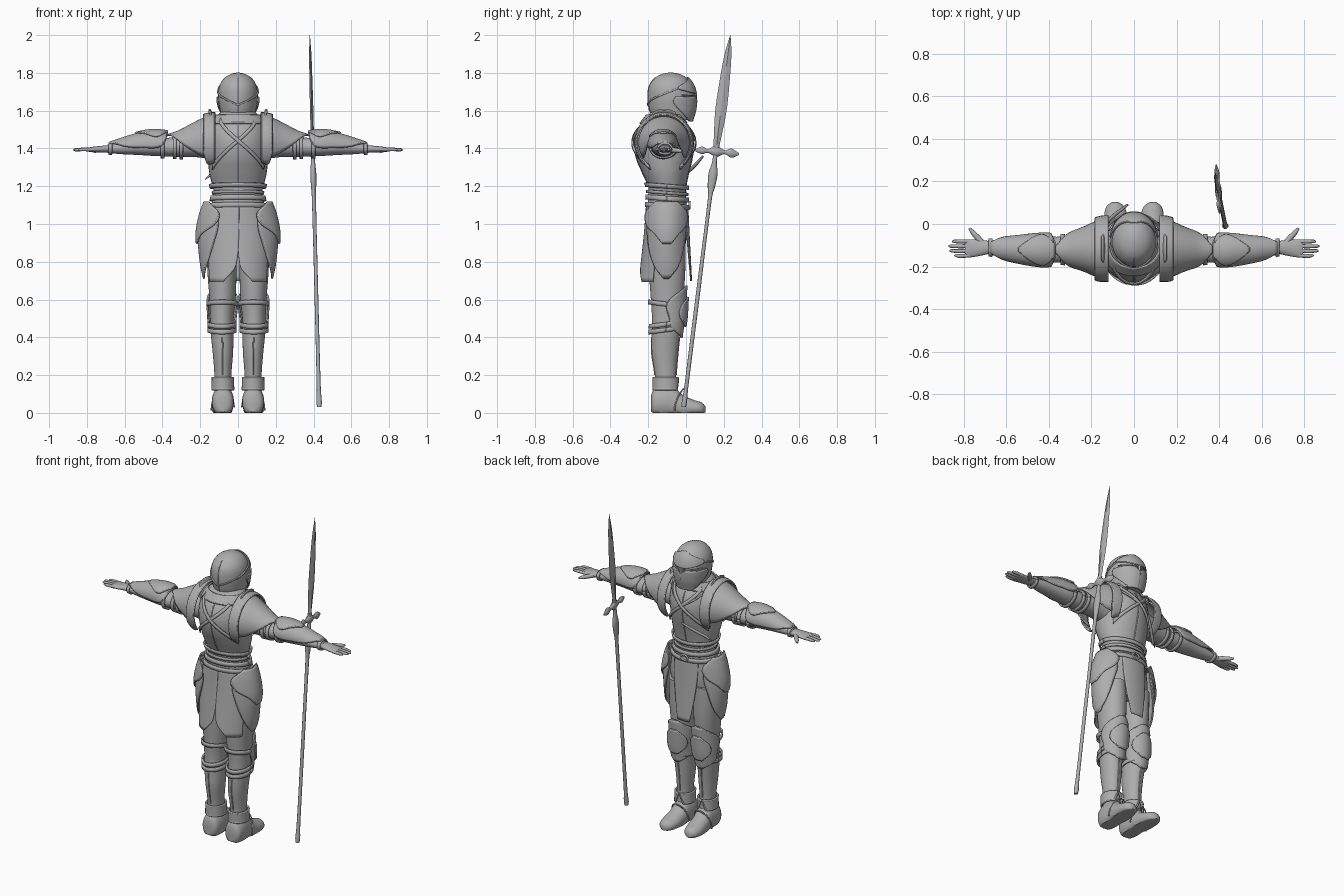
import bpy, bmesh, math
from mathutils import Vector

if "Cube" in bpy.data.objects:
    bpy.data.objects.remove(bpy.data.objects["Cube"])

steel = bpy.data.materials.new("plain steel grey")
steel.use_nodes = True
GREY = (0.42, 0.42, 0.42, 1)
steel.diffuse_color = GREY
steel.node_tree.nodes["Principled BSDF"].inputs["Base Color"].default_value = GREY


# ---------- helpers ----------
def interp(rows, t):
    """Smooth cubic lookup in rows of (t, values...)."""
    rows = sorted(rows)
    t = min(max(t, rows[0][0]), rows[-1][0])
    i = max(k for k in range(len(rows) - 1) if rows[k][0] <= t)
    a, b = rows[i], rows[i + 1]
    p, n = rows[max(i - 1, 0)], rows[min(i + 2, len(rows) - 1)]
    h = b[0] - a[0]
    s = (t - a[0]) / h
    out = []
    for k in range(1, len(a)):
        m0 = (b[k] - p[k]) / (b[0] - p[0]) * h
        m1 = (n[k] - a[k]) / (n[0] - a[0]) * h
        out.append(a[k] * (1 + 2 * s) * (1 - s) ** 2 + m0 * s * (1 - s) ** 2
                   + b[k] * s * s * (3 - 2 * s) + m1 * s * s * (s - 1))
    return out


def surf(secs, t, deg, off=0, axis="z"):
    """Point on a lofted body; section rows are (t, centre u, centre v, radius u, radius v)."""
    cu, cv, ru, rv = interp(secs, t)
    u = cu + (ru + off) * math.cos(math.radians(deg))
    v = cv + (rv + off) * math.sin(math.radians(deg))
    return Vector({"z": (u, v, t), "x": (t, u, v), "y": (u, t, max(v, 0))}[axis])


def finish(obj, mirror, thick=0, angle=40):
    obj.data.materials.append(steel)
    bpy.context.scene.collection.objects.link(obj)
    if thick:
        mod = obj.modifiers.new("thickness", "SOLIDIFY")
        mod.thickness, mod.offset = thick, 0
    if mirror:
        obj.modifiers.new("other side", "MIRROR")
    if obj.type == "MESH":
        bpy.ops.object.select_all(action="DESELECT")
        obj.select_set(True)
        bpy.context.view_layer.objects.active = obj
        bpy.ops.object.shade_smooth_by_angle(angle=math.radians(angle))
    return obj


def grid(name, pts, wrap=False, caps=False, mirror=False, thick=0, angle=40):
    """Mesh from rows of points."""
    bm = bmesh.new()
    rows = [[bm.verts.new(p) for p in row] for row in pts]
    n = len(rows[0])
    for a, b in zip(rows, rows[1:]):
        for j in range(n if wrap else n - 1):
            k = (j + 1) % n
            bm.faces.new((a[j], a[k], b[k], b[j]))
    if caps:
        bm.faces.new(rows[0])
        bm.faces.new(rows[-1])
    bmesh.ops.recalc_face_normals(bm, faces=bm.faces)
    me = bpy.data.meshes.new(name)
    bm.to_mesh(me)
    bm.free()
    return finish(bpy.data.objects.new(name, me), mirror, thick, angle)


def loft(name, secs, axis="z", mirror=False, sides=32, steps=28, angle=50):
    lo, hi = min(secs)[0], max(secs)[0]
    pts = [[surf(secs, lo + (hi - lo) * i / steps, 360 * j / sides, 0, axis)
            for j in range(sides)] for i in range(steps + 1)]
    return grid(name, pts, True, True, mirror, 0, angle)


def tube(name, pts, radius, mirror=False, closed=False, taper=None):
    cu = bpy.data.curves.new(name, "CURVE")
    cu.dimensions, cu.bevel_depth, cu.bevel_resolution = "3D", radius, 2
    cu.use_fill_caps = True
    sp = cu.splines.new("POLY")
    sp.points.add(len(pts) - 1)
    sp.use_cyclic_u, sp.use_smooth = closed, True
    for i, p in enumerate(pts):
        sp.points[i].co = (*p, 1)
        sp.points[i].radius = taper[i] if taper else 1
    return finish(bpy.data.objects.new(name, cu), mirror)


def shell(name, secs, outline, off=.01, axis="z", mirror=False, trim=.005, thick=.01):
    """Armour plate over a body; outline rows are (t, first angle, last angle)."""
    lo, hi = min(outline)[0], max(outline)[0]
    pts = []
    for i in range(19):
        t = lo + (hi - lo) * i / 18
        a, b = interp(outline, t)
        pts.append([surf(secs, t, a + (b - a) * j / 24, off, axis) for j in range(25)])
    grid(name, pts, mirror=mirror, thick=thick)
    if trim:
        rim = pts[0] + [r[-1] for r in pts[1:-1]] + pts[-1][::-1] + [r[0] for r in pts[-2:0:-1]]
        tube(name + "_rim", rim, trim, mirror, True)


def strap(name, secs, start, end, width=.025, off=.007, axis="z", mirror=False, tilt=0):
    """Ribbon on a body between two (t, angle) points; tilt swings it front to back."""
    pts = []
    for i in range(41):
        s = i / 40
        a = start[1] + (end[1] - start[1]) * s
        t = start[0] + (end[0] - start[0]) * s + tilt * math.sin(math.radians(a))
        pts.append([surf(secs, t + width * k, a, off, axis) for k in (-.5, 0, .5)])
    return grid(name, pts, mirror=mirror, thick=.009)


# ---------- body sections ----------
TORSO = [(1.15, 0, -.1, .122, .1), (1.2, 0, -.1, .135, .1), (1.27, 0, -.108, .152, .122),
         (1.35, 0, -.115, .16, .148), (1.43, 0, -.117, .163, .158), (1.5, 0, -.117, .155, .14),
         (1.56, 0, -.112, .125, .1), (1.6, 0, -.1, .08, .08)]
HIPS = [(.84, 0, -.1, .14, .09), (.95, 0, -.1, .165, .105), (1.05, 0, -.1, .155, .105),
        (1.12, 0, -.1, .137, .102), (1.19, 0, -.1, .124, .097)]
SKIRT = [(.68, 0, -.11, .168, .138), (.95, 0, -.102, .172, .116), (1.1, 0, -.1, .148, .107)]
TASSET = [(.7, 0, -.1, .178, .13), (.8, 0, -.1, .198, .13), (.95, 0, -.1, .208, .125),
          (1.05, 0, -.1, .19, .12), (1.12, 0, -.1, .165, .11)]
LEG = [(.1, .08, -.105, .046, .056), (.2, .08, -.108, .045, .056), (.32, .08, -.112, .054, .069),
       (.42, .084, -.107, .06, .075), (.5, .085, -.1, .062, .08), (.6, .082, -.1, .069, .086),
       (.75, .085, -.1, .077, .096), (.92, .088, -.1, .078, .098)]
ARM = [(.12, -.115, 1.425, .085, .09), (.2, -.117, 1.42, .075, .068), (.3, -.12, 1.41, .064, .055),
       (.36, -.12, 1.407, .06, .05), (.44, -.12, 1.407, .062, .047), (.52, -.12, 1.407, .055, .042),
       (.62, -.115, 1.402, .042, .032), (.69, -.11, 1.398, .031, .022)]
GUARD = [(.37, -.122, 1.418, .072, .06), (.45, -.122, 1.42, .07, .065), (.55, -.119, 1.415, .056, .052),
         (.68, -.11, 1.4, .035, .025)]
PAD = [(.1, -.115, 1.43, .135, .14), (.17, -.117, 1.43, .128, .132), (.24, -.118, 1.425, .1, .105),
       (.31, -.12, 1.42, .075, .073), (.375, -.12, 1.42, .05, .05)]
HELM = [(1.55, 0, -.072, .084, .1), (1.61, 0, -.075, .097, .12), (1.68, 0, -.077, .105, .125),
        (1.735, 0, -.08, .097, .113), (1.775, 0, -.08, .07, .082), (1.795, 0, -.08, .035, .045),
        (1.802, 0, -.08, .006, .008)]

# ---------- torso ----------
loft("cuirass", TORSO)
loft("hips", HIPS)
loft("neck", [(1.48, 0, -.095, .075, .075), (1.6, 0, -.08, .07, .075)])
shell("collar", TORSO, [(1.535, -250, 70), (1.575, -240, 60)], .008)
for z, w, o in ((1.2, .022, .012), (1.165, .016, .008)):
    strap("waist_hem", TORSO, (z, 0), (z, 360), w, o, tilt=-.008)
for z in (1.135, 1.095):
    strap("belt", HIPS, (z, 0), (z, 360), .026, .01, tilt=-.008)
tube("belt_buckle", [(.024 * math.cos(k * .4), .018, 1.1 + .017 * math.sin(k * .4)) for k in range(16)],
     .006, closed=True)
for base in (90, 270):
    strap("chest_strap", TORSO, (1.3, base - 55), (1.55, base + 42), .024, .008)
    strap("crossing_strap", TORSO, (1.3, base + 55), (1.55, base - 42), .024, .01)
strap("chest_chevron", TORSO, (1.44, 90), (1.55, 30), .012, .006, mirror=True)
for a in (90, 270):
    tube("centre_seam", [surf(TORSO, 1.2 + .017 * i, a, -.001) for i in range(20)], .004)
tube("chest_dagger", [(-.175, -.02, 1.235), (-.14, .0, 1.265), (-.08, .052, 1.315), (-.03, .09, 1.358)],
     .009, taper=[.2, 1, 1, .6])

# ---------- skirt and hip plates ----------
for side, a in (("right", 268), ("left", 332)):
    shell("skirt_back_" + side, SKIRT,
          [(.695, a - 60 if a < 300 else a - 34, a - 26 if a < 300 else a),
           (.78, a - 60 if a < 300 else a - 58, a - 2 if a < 300 else a),
           (1.1, a - 60 if a < 300 else a - 58, a + 4 if a < 300 else a)], .002, trim=.003, thick=.006)
shell("skirt_front", SKIRT, [(.7, 76, 104), (.85, 68, 112), (1.09, 58, 122)], .002, trim=.003, thick=.006)
shell("long_tasset", TASSET, [(.715, -8, 4), (.78, -30, 26), (.88, -48, 42), (1.0, -58, 52), (1.09, -45, 40)],
      0, mirror=True)
shell("upper_tasset", TASSET, [(.9, -10, 8), (.95, -28, 26), (1.0, -54, 48), (1.06, -58, 52), (1.115, -30, 26)],
      .012, mirror=True)

# ---------- legs ----------
loft("leg", LEG, mirror=True)
shell("knee_plate", LEG, [(.4, 80, 100), (.45, 20, 160), (.5, 10, 170), (.57, 0, 180), (.62, 25, 155),
                          (.67, 78, 102)], .012, mirror=True)
shell("knee_cap", LEG, [(.46, 75, 105), (.51, 42, 138), (.56, 45, 135), (.61, 78, 102)], .024, mirror=True)
for z, tilt in ((.44, .012), (.47, .012), (.575, -.012)):
    strap("knee_strap", LEG, (z, 0), (z, 360), .024, .012, mirror=True, tilt=tilt)
for a in (90, 270):
    tube("shin_seam", [surf(LEG, .2 + .022 * i, a) for i in range(10)], .004, mirror=True)
shell("ankle_cuff", LEG, [(.125, -240, 60), (.185, -265, 85)], .01, mirror=True, trim=.006)
loft("boot", [(-.184, .08, .05, .03, .045), (-.175, .08, .055, .048, .07), (-.13, .08, .06, .058, .085),
              (-.07, .08, .055, .056, .088), (-.02, .082, .035, .056, .062), (.04, .086, .026, .054, .043),
              (.085, .088, .022, .04, .032), (.104, .089, .018, .014, .016)], "y", True)
tube("boot_top_seam", [(.08 + .061 * math.cos(a * .2), -.06 + .045 * math.sin(a * .2) ** 2,
                        .012 + .115 * math.sin(a * .2)) for a in range(16)], .004, mirror=True)

# ---------- arms and hands ----------
loft("arm", ARM, "x", True)
shell("shoulder_flare", PAD, [(.125, -40, 220), (.16, -45, 225), (.18, -20, 200)], .02, "x", True)
shell("shoulder_pad", PAD, [(.15, -35, 215), (.22, -25, 205), (.3, 10, 170), (.37, 80, 100)], .0, "x", True)
shell("shoulder_crest", [(.125, -.115, 1.44, .11, .12), (.15, -.115, 1.44, .13, .165)],
      [(.125, 40, 140), (.15, 66, 114)], 0, "x", True)
for x in (.3, .335, .4):
    strap("arm_strap", ARM, (x, 0), (x, 360), .02, .008, "x", True)
shell("forearm_guard", GUARD, [(.375, 60, 120), (.4, 0, 180), (.5, -10, 190), (.6, 5, 175), (.675, 60, 120)],
      .006, "x", True)
shell("elbow_plate", GUARD, [(.375, 72, 108), (.43, 35, 145), (.5, 60, 120), (.54, 84, 96)], .014, "x", True)
strap("wrist_cuff", ARM, (.675, 0), (.675, 360), .018, .005, "x", True)
loft("palm", [(.68, -.11, 1.398, .03, .02), (.73, -.113, 1.396, .038, .017), (.78, -.115, 1.394, .043, .013),
              (.795, -.115, 1.393, .04, .009)], "x", True)
for i, tip in enumerate((.855, .872, .868, .845)):
    y = -.082 - .022 * i
    tube("finger", [(.775, y, 1.394), (.82, y - .001 * i, 1.395), (tip - .01, y, 1.393), (tip, y, 1.392)],
         .0095, True, taper=[1, 1, .85, .4])
tube("thumb", [(.705, -.1, 1.395), (.735, -.065, 1.392), (.76, -.037, 1.388), (.774, -.02, 1.386)],
     .014, True, taper=[1, 1, .8, .4])

# ---------- helmet ----------
loft("helmet", HELM, steps=40)
shell("cheek_plate", HELM, [(1.545, 55, 90), (1.6, 22, 90), (1.645, 5, 90), (1.672, 10, 72)], .006,
      mirror=True, trim=.003)
shell("brow_plate", HELM, [(1.69, 74, 106), (1.715, 20, 160), (1.745, 40, 140), (1.775, 80, 100)], .006, trim=.003)
for z in (1.676, 1.684):
    strap("eye_slit_bar", HELM, (z, 25), (z - .008, 82), .004, .005, mirror=True)
strap("helmet_hem", HELM, (1.575, 180), (1.575, 360), .014, .004)
strap("helmet_side_line", HELM, (1.63, 270), (1.72, 380), .008, .002, mirror=True)
tube("nose_ridge", [surf(HELM, 1.55 + .015 * i, 90, .003) for i in range(12)], .007)
tube("crown_seam", [surf(HELM, 1.58 + .0245 * i, 270) for i in range(9)], .003)

# ---------- spear ----------
def along(rows):
    """Place (z, x radius, y radius, y shift) rows on the leaning spear axis."""
    return [(z, .43 - .05 * (z - .03) / 1.97, -.012 + .247 * (z - .03) / 1.97, a, b) for z, a, b in rows]

loft("spear_shaft", along([(.03, .011, .012), (.05, .015, .014), (.12, .011, .011), (.6, .01, .011),
                           (1.15, .011, .011), (1.2, .014, .02), (1.27, .016, .024), (1.33, .011, .012),
                           (1.42, .013, .016)]), sides=12, steps=60)
loft("spear_blade", along([(1.4, .012, .014), (1.46, .009, .02), (1.6, .009, .03), (1.75, .008, .027),
                           (1.9, .006, .018), (2.0, .001, .001)]), sides=4, steps=30, angle=20)
loft("spear_guard", [(.05, .402, 1.39, .003, .006), (.085, .4, 1.39, .011, .02), (.115, .398, 1.387, .009, .01),
                     (.16, .396, 1.385, .016, .03), (.205, .393, 1.38, .009, .01), (.24, .39, 1.375, .012, .024),
                     (.28, .386, 1.37, .003, .005)], "y", sides=8, steps=30)
